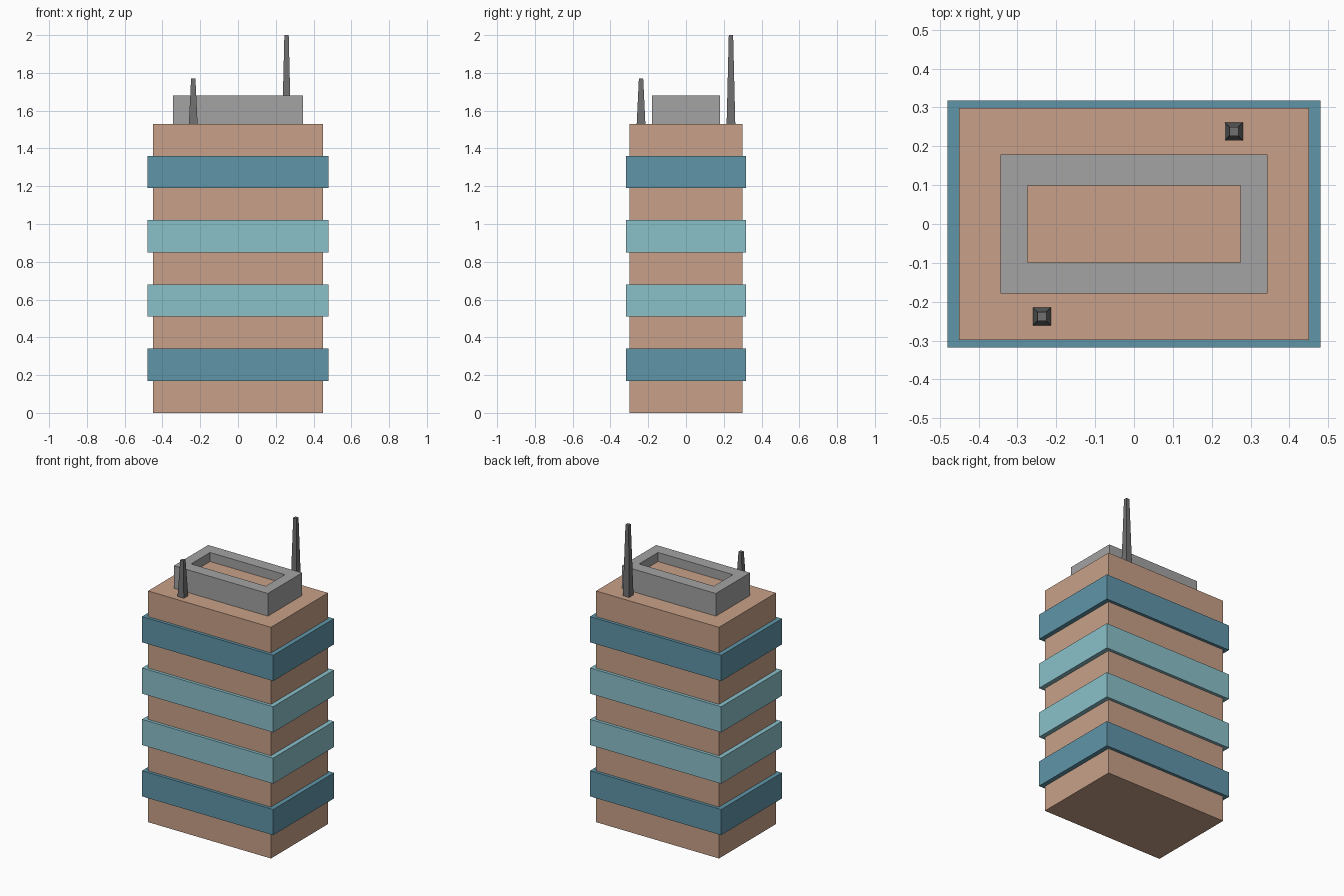
import bpy, bmesh

if "Cube" in bpy.data.objects:
    bpy.data.objects.remove(bpy.data.objects["Cube"])


def material(name, rgb):
    lin = [((c / 255 + 0.055) / 1.055) ** 2.4 for c in rgb]
    m = bpy.data.materials.new(name)
    m.diffuse_color = (*lin, 1)
    m.use_nodes = True
    m.node_tree.nodes["Principled BSDF"].inputs["Base Color"].default_value = m.diffuse_color
    return m


BRICK = material("warm_brick", (200, 161, 136))
DARK = material("dark_teal_glass", (96, 149, 169))
LIGHT = material("light_teal_glass", (138, 192, 202))
GREY = material("roof_grey", (163, 163, 163))
METAL = material("mast_grey", (112, 112, 112))


def block(name, hx, hy, z0, z1, mat, cx=0, cy=0, taper=1.0):
    """Box with half sizes hx, hy; its top can be scaled by taper."""
    bm = bmesh.new()
    bmesh.ops.create_cube(bm, size=2)
    for v in bm.verts:
        s = taper if v.co.z > 0 else 1
        v.co = (cx + v.co.x * hx * s, cy + v.co.y * hy * s,
                z1 if v.co.z > 0 else z0)
    return finish(name, bm, mat)


def finish(name, bm, mat):
    me = bpy.data.meshes.new(name)
    bm.to_mesh(me)
    bm.free()
    me.materials.append(mat)
    ob = bpy.data.objects.new(name, me)
    bpy.context.collection.objects.link(ob)
    return ob


FLOOR = 0.17
ROOF = 9 * FLOOR

# Tower core with four projecting window bands
block("tower_core", 0.45, 0.298, 0, ROOF, BRICK)
for i, mat in enumerate((DARK, LIGHT, LIGHT, DARK)):
    z = FLOOR * (2 * i + 1)
    block(f"window_band_{i + 1}", 0.48, 0.318, z, z + FLOOR, mat)

# Rooftop parapet: rectangular ring extruded from its base outline
bm = bmesh.new()
rings = []
for hx, hy in ((0.344, 0.179), (0.274, 0.099)):
    for z in (ROOF, 1.68):
        rings.append([bm.verts.new((sx * hx, sy * hy, z))
                      for sx, sy in ((-1, -1), (1, -1), (1, 1), (-1, 1))])
out_lo, out_hi, in_lo, in_hi = rings
for a, b in ((out_lo, out_hi), (out_hi, in_hi), (in_hi, in_lo), (in_lo, out_lo)):
    for k in range(4):
        n = (k + 1) % 4
        bm.faces.new((a[k], a[n], b[n], b[k]))
bmesh.ops.recalc_face_normals(bm, faces=bm.faces)
finish("roof_parapet", bm, GREY)

# Raised roof deck inside the parapet
block("roof_deck", 0.274, 0.099, ROOF, 1.62, BRICK)

# Two tapered square masts
block("tall_mast", 0.023, 0.023, ROOF, 2.0, METAL, 0.257, 0.238, 0.5)
block("short_mast", 0.023, 0.023, ROOF, 1.77, METAL, -0.237, -0.238, 0.5)
